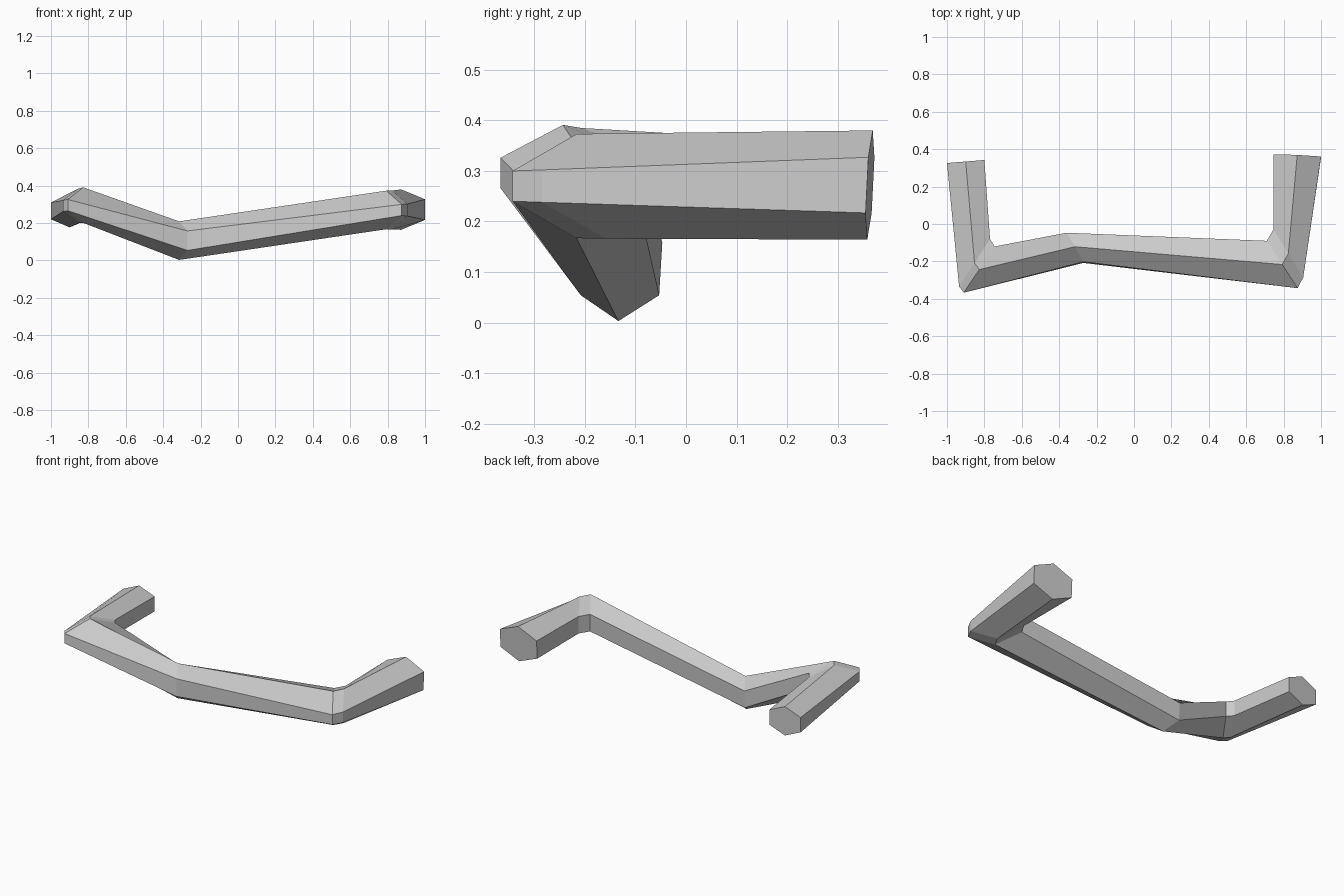
import bpy
import bmesh
from mathutils import Vector

cube = bpy.data.objects.get("Cube")
if cube:
    bpy.data.objects.remove(cube, do_unlink=True)

mat = bpy.data.materials.new("plain_grey")
mat.use_nodes = True
GREY = (0.6, 0.6, 0.6, 1)
mat.diffuse_color = GREY
mat.node_tree.nodes["Principled BSDF"].inputs["Base Color"].default_value = GREY


def hex_ring(bm, outer, inner, z, radius, outer_half, inner_half, lean=0):
    """Six-sided section: ridge, outer side, keel, inner side."""
    o, i = Vector((*outer, z)), Vector((*inner, z))
    mid = (o + i) / 2
    up = Vector((0, lean, 1))
    points = (mid + up * radius, o + up * outer_half, o - up * outer_half,
              mid - up * radius, i - up * inner_half, i + up * inner_half)
    return [bm.verts.new(p) for p in points]


# Sections from the left arm tip, round both bends, to the other arm tip:
# outer xy, inner xy, centre height, ridge radius, half heights, lean
SECTIONS = [
    ((1.0, 0.358), (0.745, 0.37), 0.272, 0.108, 0.055, 0.055, 0.05),
    ((0.905, -0.285), (0.745, -0.03), 0.27, 0.104, 0.032, 0.052),
    ((0.875, -0.343), (0.71, -0.09), 0.27, 0.103, 0.03, 0.052),
    ((-0.27, -0.205), (-0.36, -0.05), 0.106, 0.103, 0.052, 0.052, 0.06),
    ((-0.91, -0.367), (-0.745, -0.12), 0.296, 0.095, 0.03, 0.046),
    ((-0.935, -0.335), (-0.77, -0.08), 0.292, 0.093, 0.03, 0.046),
    ((-1.0, 0.326), (-0.8, 0.342), 0.265, 0.088, 0.045, 0.045),
]

# Bent bar with closed tips
bm = bmesh.new()
rings = [hex_ring(bm, *s) for s in SECTIONS]
for a, b in zip(rings, rings[1:]):
    for k in range(6):
        n = (k + 1) % 6
        bm.faces.new((a[k], a[n], b[n], b[k]))
bm.faces.new(rings[0])
bm.faces.new(rings[-1])
bmesh.ops.recalc_face_normals(bm, faces=bm.faces)

mesh = bpy.data.meshes.new("bent_bar")
bm.to_mesh(mesh)
bm.free()
mesh.materials.append(mat)
bar = bpy.data.objects.new("bent_bar", mesh)
bpy.context.collection.objects.link(bar)
